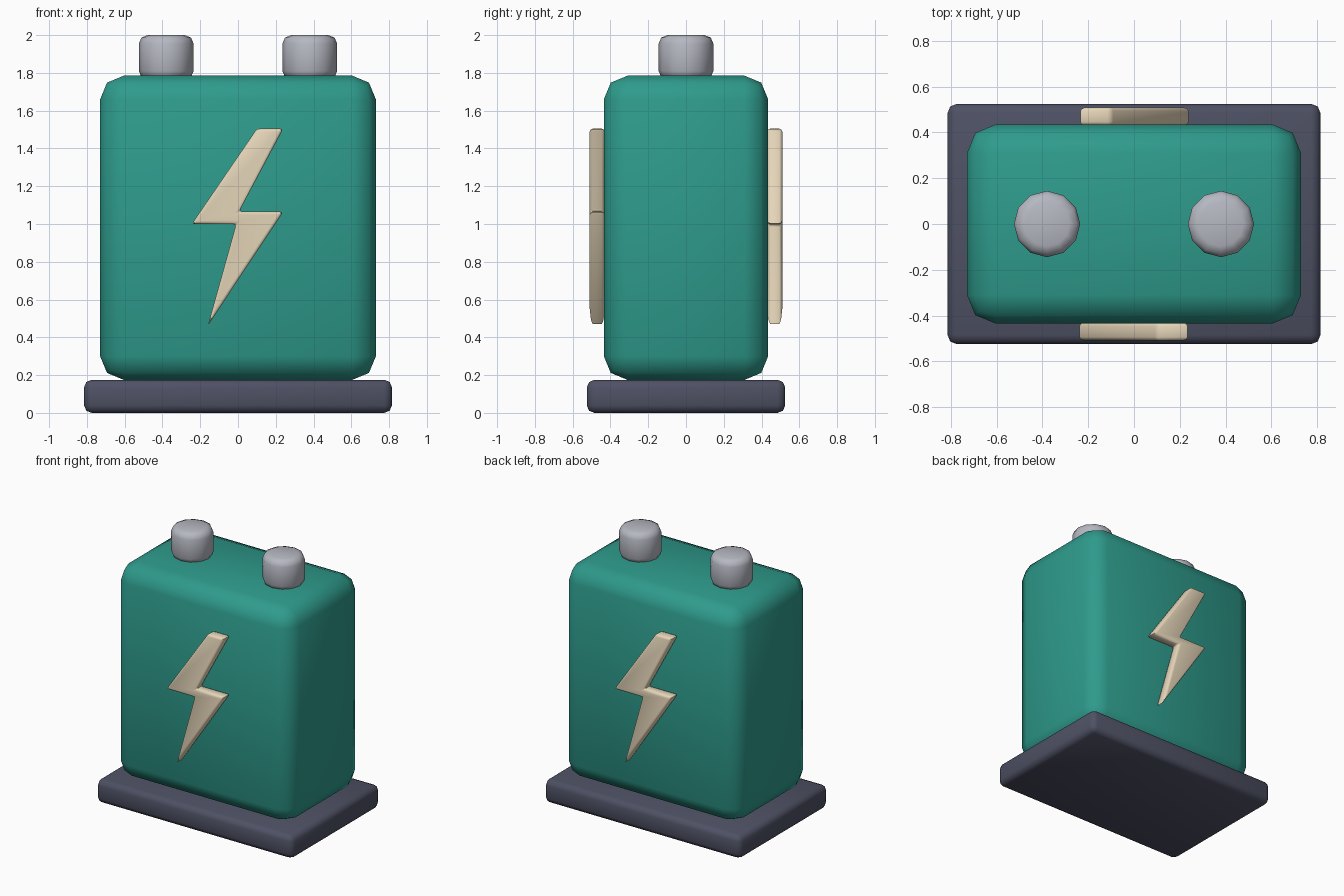
import bpy, bmesh, math
from mathutils import Matrix

if "Cube" in bpy.data.objects:
    bpy.data.objects.remove(bpy.data.objects["Cube"], do_unlink=True)


def material(name, rgb):
    # sRGB bytes to linear
    lin = [((c / 255 + 0.055) / 1.055) ** 2.4 for c in rgb]
    mat = bpy.data.materials.new(name)
    mat.use_nodes = True
    mat.diffuse_color = (*lin, 1)
    mat.node_tree.nodes["Principled BSDF"].inputs["Base Color"].default_value = (*lin, 1)
    return mat


green = material("teal green", (46, 155, 140))
slate = material("dark slate", (78, 81, 100))
metal = material("light grey metal", (182, 184, 194))
cream = material("cream", (229, 213, 184))


def finish(name, bm, mat, bevel, segments=2):
    # Turn a bmesh into a smooth, bevelled object
    bmesh.ops.recalc_face_normals(bm, faces=bm.faces)
    mesh = bpy.data.meshes.new(name)
    bm.to_mesh(mesh)
    bm.free()
    mesh.materials.append(mat)
    obj = bpy.data.objects.new(name, mesh)
    bpy.context.collection.objects.link(obj)
    mod = obj.modifiers.new("Bevel", "BEVEL")
    mod.width = bevel
    mod.segments = segments
    mod.limit_method = "ANGLE"
    mod.angle_limit = math.radians(40)
    bpy.ops.object.select_all(action="DESELECT")
    obj.select_set(True)
    bpy.context.view_layer.objects.active = obj
    bpy.ops.object.modifier_apply(modifier=mod.name)
    bpy.ops.object.shade_smooth_by_angle(angle=math.radians(50))
    return obj


def box(name, width, depth, bottom, top, mat, bevel):
    bm = bmesh.new()
    bmesh.ops.create_cube(bm, size=1, matrix=Matrix.Translation((0, 0, (bottom + top) / 2))
                          @ Matrix.Diagonal((width, depth, top - bottom, 1)))
    return finish(name, bm, mat, bevel)


def terminal(name, x, bottom=1.765, top=2.0):
    bm = bmesh.new()
    bmesh.ops.create_cone(bm, cap_ends=True, segments=12, radius1=0.145, radius2=0.145,
                          depth=top - bottom,
                          matrix=Matrix.Translation((x, 0, (bottom + top) / 2)))
    return finish(name, bm, metal, 0.045)


# Lightning bolt outline in x, z
BOLT = [(0.1, 1.505), (0.24, 1.505), (0.005, 1.065), (0.24, 1.065),
        (-0.16, 0.462), (-0.01, 1.0), (-0.245, 1.0)]


def bolt(name, turn):
    bm = bmesh.new()
    face = bm.faces.new([bm.verts.new((x, -0.43, z)) for x, z in BOLT])
    ext = bmesh.ops.extrude_face_region(bm, geom=[face], use_keep_orig=True)
    verts = [g for g in ext["geom"] if isinstance(g, bmesh.types.BMVert)]
    bmesh.ops.translate(bm, verts=verts, vec=(0, -0.08, 0))
    bmesh.ops.rotate(bm, verts=bm.verts, matrix=Matrix.Rotation(turn, 3, "Z"))
    return finish(name, bm, cream, 0.016)


# Base plate and battery case
box("base_plate", 1.63, 1.05, 0, 0.175, slate, 0.04)
box("battery_case", 1.46, 0.87, 0.175, 1.785, green, 0.125)

# Terminals on top
terminal("left_terminal", 0.38)
terminal("right_terminal", -0.38)

# Raised bolts on both broad faces
bolt("front_bolt", 0)
bolt("back_bolt", math.pi)
